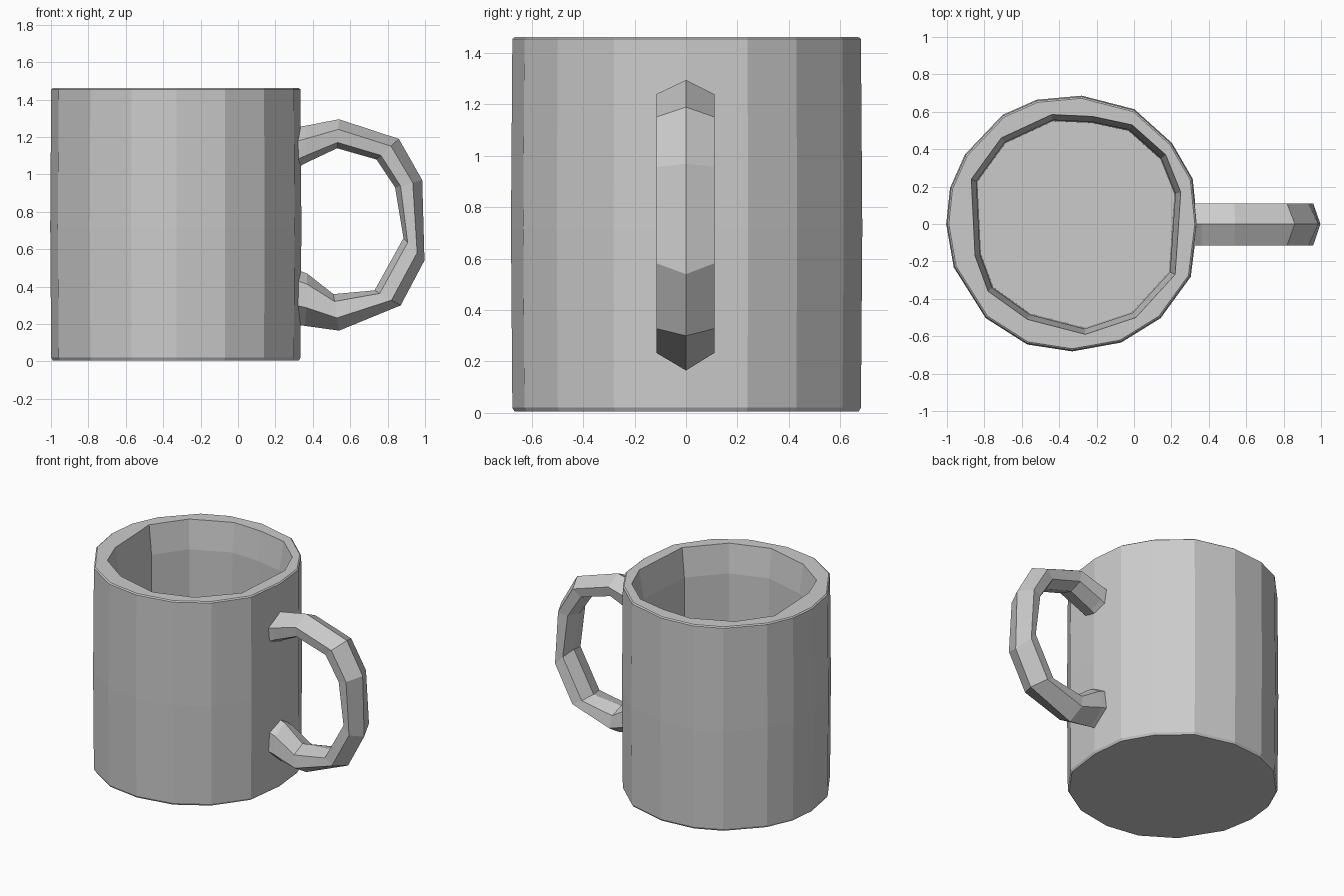
import bpy
import bmesh
from mathutils import Vector

if "Cube" in bpy.data.objects:
    bpy.data.objects.remove(bpy.data.objects["Cube"])


def finish(bm, name):
    bmesh.ops.recalc_face_normals(bm, faces=bm.faces[:])
    mesh = bpy.data.meshes.new(name)
    bm.to_mesh(mesh)
    bm.free()
    obj = bpy.data.objects.new(name, mesh)
    bpy.context.collection.objects.link(obj)
    return obj


def ring(bm, points):
    verts = [bm.verts.new(p) for p in points]
    edges = [bm.edges.new((verts[i], verts[(i + 1) % len(verts)])) for i in range(len(verts))]
    return verts, edges


def skin(bm, a, b):
    n = len(a)
    for i in range(n):
        j = (i + 1) % n
        bm.faces.new((a[i], a[j], b[j], b[i]))


# Mug body: hand-cut outer outline and a coarser inner outline
outer = [(0.31, 0.24), (0.20, 0.43), (0.0, 0.61), (-0.28, 0.682), (-0.52, 0.66),
         (-0.70, 0.58), (-0.90, 0.37), (-0.98, 0.19), (-1.0, 0.0), (-0.96, -0.23),
         (-0.79, -0.50), (-0.57, -0.64), (-0.33, -0.677), (-0.07, -0.63),
         (0.14, -0.50), (0.30, -0.28), (0.335, 0.0)]
inner = [(0.25, 0.17), (0.17, 0.37), (-0.01, 0.53), (-0.22, 0.575), (-0.44, 0.585),
         (-0.71, 0.46), (-0.87, 0.24), (-0.85, -0.17), (-0.78, -0.36), (-0.57, -0.51),
         (-0.26, -0.59), (0.01, -0.50), (0.22, -0.27)]
centre = Vector((-0.325, 0.0))


def outline(points, z, scale=1.0):
    return [((Vector(p) - centre) * scale + centre).to_3d() + Vector((0, 0, z)) for p in points]


bm = bmesh.new()
levels = [ring(bm, outline(outer, z, s))
          for z, s in ((0.005, 0.985), (0.02, 0.998), (0.72, 1.006), (1.455, 0.998), (1.462, 0.985))]
for low, high in zip(levels, levels[1:]):
    skin(bm, low[0], high[0])
bm.faces.new(levels[0][0])

# Cavity wall, floor and rim
cavity = [ring(bm, outline(inner, z, s)) for z, s in ((1.462, 1.0), (1.26, 0.95), (0.12, 0.94))]
for high, low in zip(cavity, cavity[1:]):
    skin(bm, high[0], low[0])
bm.faces.new(cavity[-1][0])
bmesh.ops.bridge_loops(bm, edges=levels[-1][1] + cavity[0][1])
finish(bm, "mug_body")

# Handle: six-sided section swept between outer and inner edge points (x, z)
stations = [((0.29, 1.25), (0.29, 1.02)), ((0.36, 1.26), (0.36, 1.06)),
            ((0.54, 1.295), (0.53, 1.14)), ((0.86, 1.19), (0.74, 1.08)),
            ((0.985, 0.97), (0.84, 0.93)), ((0.997, 0.54), (0.885, 0.66)),
            ((0.87, 0.30), (0.73, 0.38)), ((0.54, 0.165), (0.51, 0.36)),
            ((0.36, 0.19), (0.37, 0.47)), ((0.29, 0.20), (0.29, 0.50))]
section = [(0, 0), (0.35, 0.11), (0.8, 0.095), (1, 0), (0.8, -0.105), (0.35, -0.115)]

bm = bmesh.new()
loops = []
for (ox, oz), (ix, iz) in stations:
    a, b = Vector((ox, 0, oz)), Vector((ix, 0, iz))
    loops.append([bm.verts.new(a.lerp(b, t) + Vector((0, y, 0))) for t, y in section])
for a, b in zip(loops, loops[1:]):
    skin(bm, a, b)
bm.faces.new(loops[0])
bm.faces.new(loops[-1])
finish(bm, "mug_handle")
